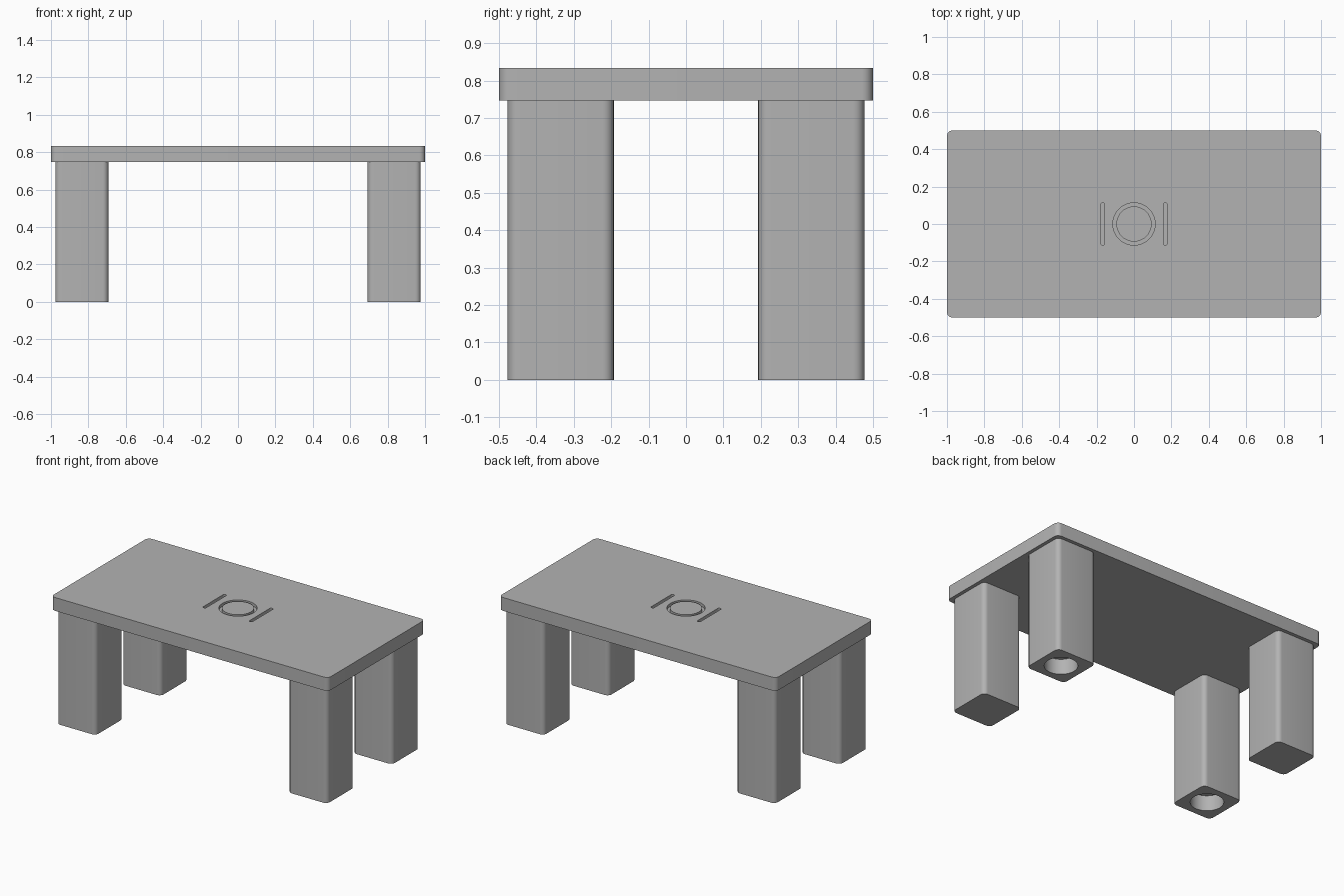
import bpy, bmesh, math
from mathutils import Vector

if "Cube" in bpy.data.objects:
    bpy.data.objects.remove(bpy.data.objects["Cube"], do_unlink=True)

TOP, UNDER = 0.834, 0.747   # table top height and underside
GROOVE = 0.02               # depth of the engraved lines

grey = bpy.data.materials.new("plain grey")
grey.use_nodes = True
colour = (0.45, 0.45, 0.45, 1)
grey.diffuse_color = colour
grey.node_tree.nodes["Principled BSDF"].inputs["Base Color"].default_value = colour


def rounded_prism(name, centre, size, radius, z0, z1, steps=6):
    """Upright prism whose plan is a rectangle with rounded corners."""
    bm = bmesh.new()
    hx, hy = size[0] / 2 - radius, size[1] / 2 - radius
    ring = []
    for quarter, (sx, sy) in enumerate([(1, 1), (-1, 1), (-1, -1), (1, -1)]):
        for i in range(steps + 1):
            a = (quarter + i / steps) * math.pi / 2
            ring.append(bm.verts.new((centre[0] + sx * hx + radius * math.cos(a),
                                      centre[1] + sy * hy + radius * math.sin(a), z0)))
    base = bm.faces.new(ring)
    bmesh.ops.remove_doubles(bm, verts=bm.verts[:], dist=1e-5)
    raised = bmesh.ops.extrude_face_region(bm, geom=bm.faces[:], use_keep_orig=True)
    moved = [g for g in raised["geom"] if isinstance(g, bmesh.types.BMVert)]
    bmesh.ops.translate(bm, verts=moved, vec=Vector((0, 0, z1 - z0)))
    bmesh.ops.recalc_face_normals(bm, faces=bm.faces[:])
    return finish(bm, name)


def disc(name, centre, radius, z0, z1):
    """Upright cylinder."""
    bm = bmesh.new()
    bmesh.ops.create_cone(bm, cap_ends=True, segments=64, radius1=radius,
                          radius2=radius, depth=z1 - z0)
    bmesh.ops.translate(bm, verts=bm.verts[:],
                        vec=Vector((centre[0], centre[1], (z0 + z1) / 2)))
    return finish(bm, name)


def finish(bm, name):
    mesh = bpy.data.meshes.new(name)
    bm.to_mesh(mesh)
    bm.free()
    mesh.materials.append(grey)
    obj = bpy.data.objects.new(name, mesh)
    bpy.context.collection.objects.link(obj)
    return obj


def activate(obj):
    bpy.ops.object.select_all(action="DESELECT")
    obj.select_set(True)
    bpy.context.view_layer.objects.active = obj


def cut(obj, cutter):
    """Subtract the cutter and throw it away."""
    cutter.hide_render = True
    activate(obj)
    mod = obj.modifiers.new("cut", "BOOLEAN")
    mod.operation, mod.solver, mod.object = "DIFFERENCE", "EXACT", cutter
    bpy.ops.object.modifier_apply(modifier=mod.name)
    bpy.data.objects.remove(cutter, do_unlink=True)


# Table top with an engraved place setting
table_top = rounded_prism("table_top", (0, 0), (2, 1), 0.03, UNDER, TOP)
cut(table_top, disc("plate_cutter", (0, 0), 0.113, TOP - GROOVE, TOP + 0.1))
for side in (-1, 1):
    cut(table_top, rounded_prism("slot_cutter", (side * 0.168, 0), (0.022, 0.226),
                                 0.0105, TOP - GROOVE, TOP + 0.1))
parts = [table_top]

# Raised middle that leaves a ring-shaped groove
parts.append(disc("plate_centre", (0, 0), 0.094, TOP - GROOVE - 0.01, TOP))

# Legs, with a round socket under one diagonal pair
for sx, x_name in ((1, "left"), (-1, "right")):
    for sy, y_name in ((1, "back"), (-1, "front")):
        at = (sx * 0.835, sy * 0.335)
        leg = rounded_prism(f"{y_name}_{x_name}_leg", at, (0.284, 0.284), 0.03, 0, UNDER)
        if sx == sy:
            cut(leg, disc("socket_cutter", at, 0.098, -0.1, 0.1))
        parts.append(leg)

for part in parts:
    activate(part)
    bpy.ops.object.shade_smooth_by_angle(angle=math.radians(30))
